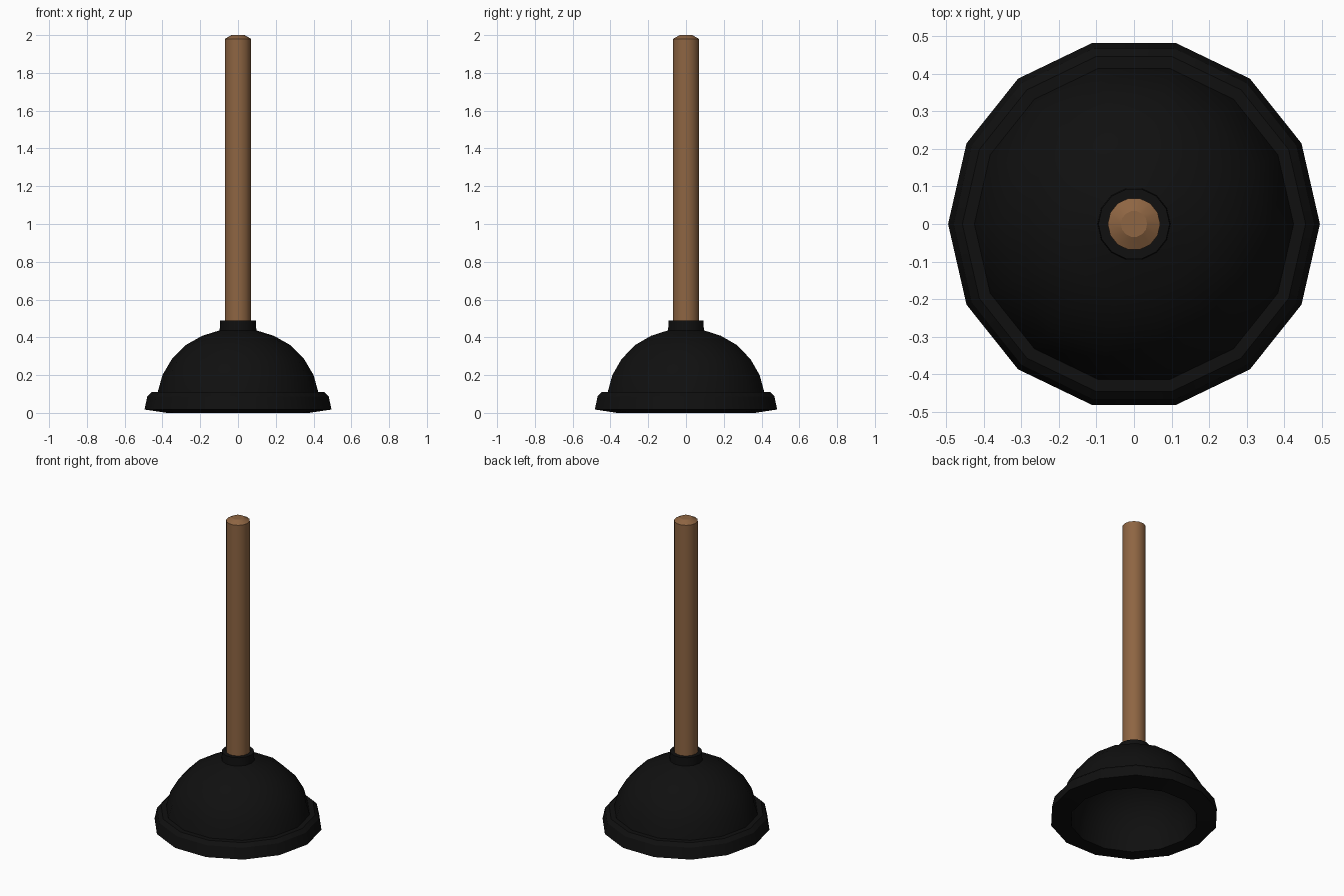
import bpy, bmesh, math

if "Cube" in bpy.data.objects:
    bpy.data.objects.remove(bpy.data.objects["Cube"])

SIDES = 14


def material(name, color):
    m = bpy.data.materials.new(name)
    m.diffuse_color = color
    m.use_nodes = True
    m.node_tree.nodes["Principled BSDF"].inputs["Base Color"].default_value = m.diffuse_color
    return m


def lathe(name, profile, mat, closed=False):
    """Revolve (radius, z) points around z; radius 0 makes a pole."""
    bm = bmesh.new()
    rings = []
    for r, z in profile:
        if r == 0:
            rings.append([bm.verts.new((0, 0, z))] * SIDES)
        else:
            rings.append([bm.verts.new((r * math.cos(2 * math.pi * i / SIDES),
                                        r * math.sin(2 * math.pi * i / SIDES), z))
                          for i in range(SIDES)])
    pairs = list(zip(rings, rings[1:]))
    if closed:
        pairs.append((rings[-1], rings[0]))
    for a, b in pairs:
        for i in range(SIDES):
            j = (i + 1) % SIDES
            bm.faces.new(list(dict.fromkeys((a[i], a[j], b[j], b[i]))))
    bmesh.ops.recalc_face_normals(bm, faces=bm.faces)
    mesh = bpy.data.meshes.new(name)
    bm.to_mesh(mesh)
    bm.free()
    obj = bpy.data.objects.new(name, mesh)
    bpy.context.collection.objects.link(obj)
    mesh.materials.append(mat)
    bpy.ops.object.select_all(action='DESELECT')
    obj.select_set(True)
    bpy.context.view_layer.objects.active = obj
    bpy.ops.object.shade_smooth_by_angle(angle=math.radians(30))
    return obj


rubber = material("black_rubber", (0.005, 0.005, 0.005, 1))
wood = material("brown_wood", (0.27, 0.13, 0.055, 1))

# Rubber cup: hollow dome with a stepped rim and a collar for the handle
lathe("rubber_cup", [
    (0, 0.39), (0.10, 0.38), (0.19, 0.345), (0.27, 0.285), (0.325, 0.21),
    (0.36, 0.11), (0.375, 0.0),
    (0.495, 0.018), (0.48, 0.088), (0.457, 0.11), (0.425, 0.11),
    (0.40, 0.20), (0.35, 0.285), (0.275, 0.36), (0.19, 0.408), (0.097, 0.437),
    (0.095, 0.49), (0.07, 0.49), (0.07, 0.44), (0, 0.44)], rubber)

# Wooden handle with a bevelled end
lathe("handle", [
    (0, 0.44), (0.07, 0.44), (0.07, 1.98), (0.035, 2.0), (0, 2.0)], wood)
